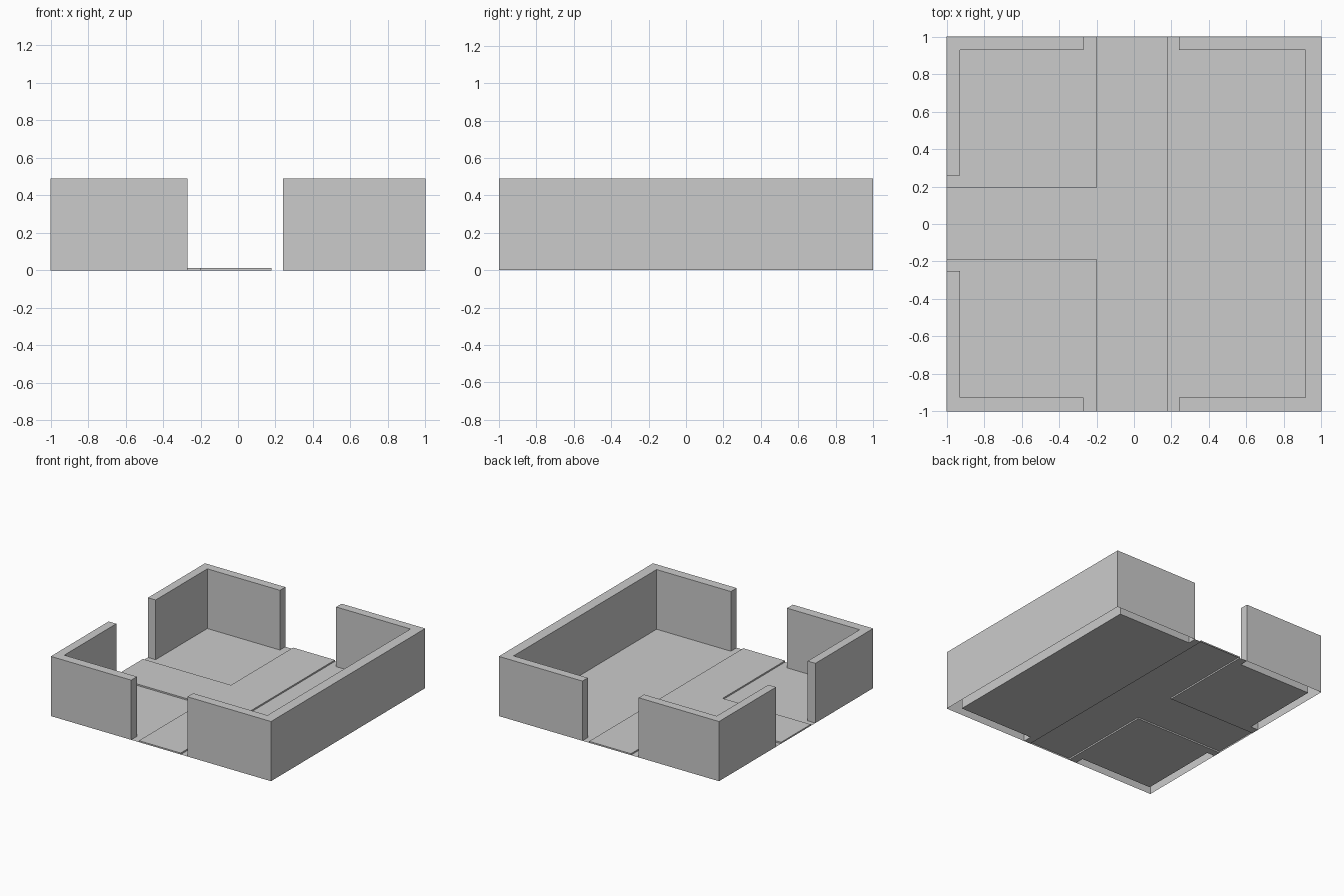
import bpy

if "Cube" in bpy.data.objects:
    bpy.data.objects.remove(bpy.data.objects["Cube"])

WALL_H, ROAD_H = 0.49, 0.012


def shell(name, outline, height):
    """Open-bottomed extrusion of an outline; height 0 gives a flat patch."""
    area = sum(a[0] * b[1] - b[0] * a[1]
               for a, b in zip(outline, outline[1:] + outline[:1]))
    if area < 0:
        outline = outline[::-1]
    n = len(outline)
    verts = [(x, y, height) for x, y in outline]
    faces = [list(range(n))]
    if height > 0:
        verts += [(x, y, 0) for x, y in outline]
        faces += [[n + i, n + (i + 1) % n, (i + 1) % n, i] for i in range(n)]
    mesh = bpy.data.meshes.new(name)
    mesh.from_pydata(verts, [], faces)
    obj = bpy.data.objects.new(name, mesh)
    bpy.context.collection.objects.link(obj)
    return obj


# Left corners: L-shaped wall and its floor (s is the y side)
for side, s, inner, gap, road in (("back", 1, 0.93, 0.26, 0.195),
                                  ("front", -1, 0.925, 0.25, 0.19)):
    inner, gap, road = s * inner, s * gap, s * road
    bend = [(-0.27, s), (-0.27, inner), (-0.93, inner), (-0.93, gap), (-1, gap)]
    shell(f"{side}_left_wall", bend + [(-1, s)], WALL_H)
    shell(f"{side}_left_floor", bend + [(-1, road), (-0.2, road), (-0.2, s)], 0)

# Right side: C-shaped wall and its floor
bend = [(0.24, -1), (0.24, -0.925), (0.915, -0.925),
        (0.915, 0.93), (0.24, 0.93), (0.24, 1)]
shell("right_wall", bend + [(1, 1), (1, -1)], WALL_H)
shell("right_floor", bend + [(0.18, 1), (0.18, -1)], 0)

# Raised T-shaped path
shell("path", [(-0.2, -1), (0.18, -1), (0.18, 1), (-0.2, 1), (-0.2, 0.195),
               (-1, 0.195), (-1, -0.19), (-0.2, -0.19)], ROAD_H)
